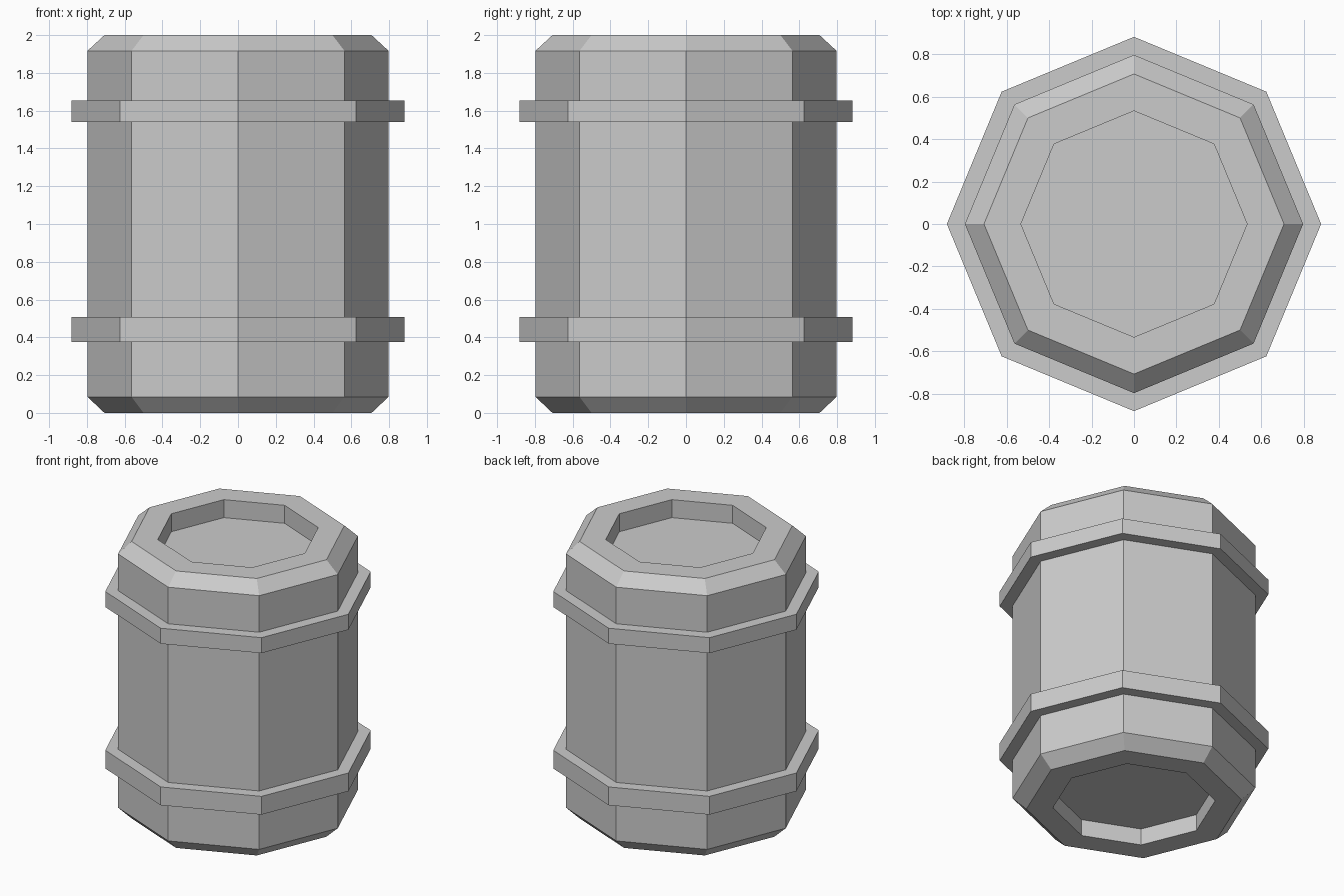
import bpy, bmesh
from math import cos, sin, pi

if "Cube" in bpy.data.objects:
    bpy.data.objects.remove(bpy.data.objects["Cube"])

SIDES = 8


def lathe(name, profile, closed=False):
    """Revolve an (r, z) profile into a flat-sided octagonal solid."""
    bm = bmesh.new()
    rings = [[bm.verts.new((r * cos(2 * pi * i / SIDES), r * sin(2 * pi * i / SIDES), z))
              for i in range(SIDES)] for r, z in profile]
    pairs = list(zip(rings, rings[1:]))
    if closed:
        pairs.append((rings[-1], rings[0]))
    else:
        bm.faces.new(rings[0])
        bm.faces.new(rings[-1])
    for a, b in pairs:
        for i in range(SIDES):
            j = (i + 1) % SIDES
            bm.faces.new((a[i], a[j], b[j], b[i]))
    bmesh.ops.recalc_face_normals(bm, faces=bm.faces)
    mesh = bpy.data.meshes.new(name)
    bm.to_mesh(mesh)
    bm.free()
    obj = bpy.data.objects.new(name, mesh)
    bpy.context.collection.objects.link(obj)
    return obj


# Barrel body: recessed base, chamfered ends, recessed lid
lathe("barrel_body", [
    (0.533, 0.12), (0.533, 0.0), (0.707, 0.0), (0.797, 0.085),
    (0.797, 1.917), (0.707, 2.0), (0.533, 2.0), (0.533, 1.87),
])

# Raised hoops around the body
for name, z0, z1 in (("lower_hoop", 0.375, 0.507), ("upper_hoop", 1.541, 1.653)):
    lathe(name, [(0.79, z0), (0.882, z0), (0.882, z1), (0.79, z1)], closed=True)
